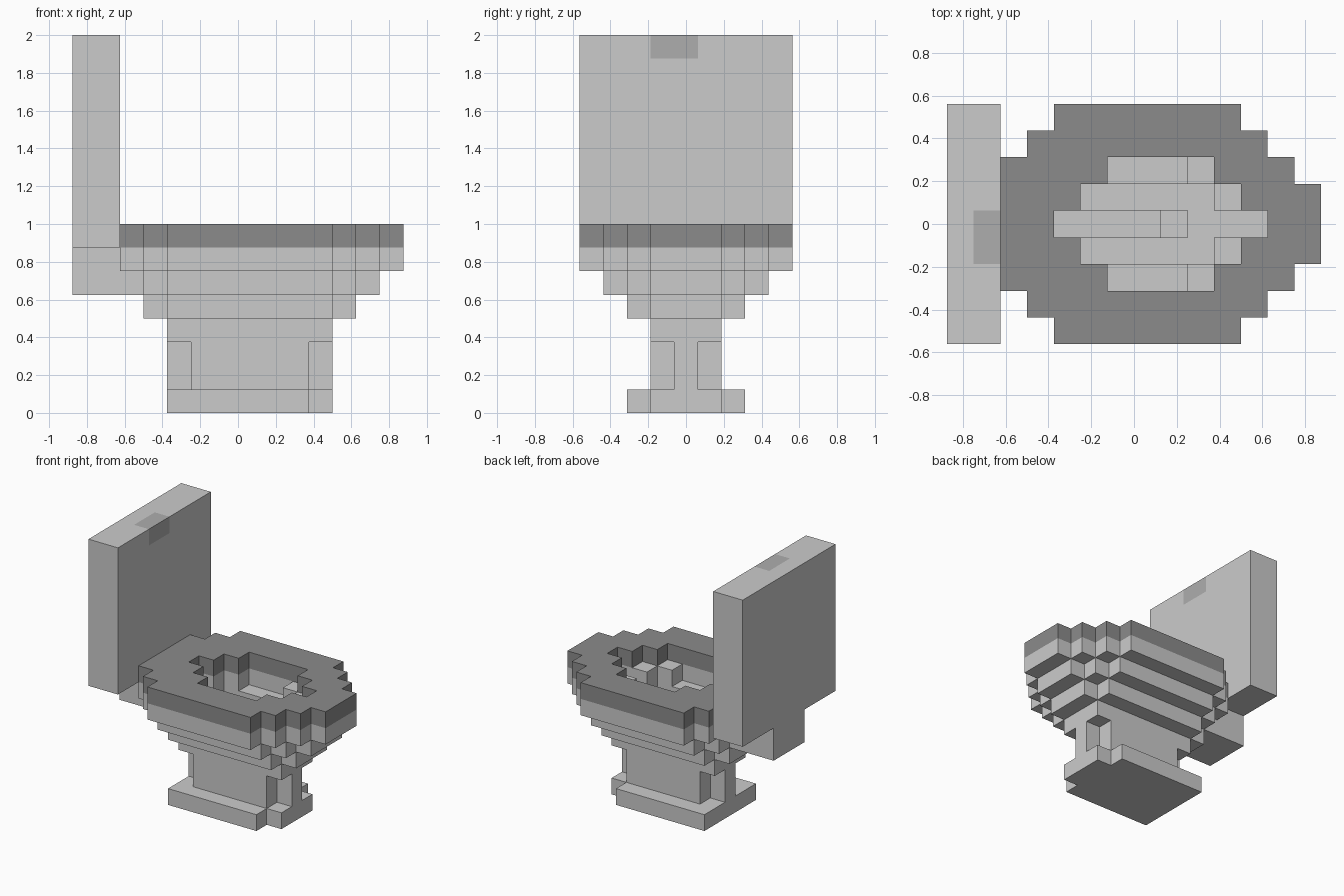
import bpy, bmesh

if "Cube" in bpy.data.objects:
    bpy.data.objects.remove(bpy.data.objects["Cube"])

U = 0.125  # edge length of one block


def rows(spans, z0, z1):
    """Blocks of a layer mirrored in y: spans[r] = (x0, x1) for rows +r and -r."""
    return {(x, s * r, z)
            for r, span in enumerate(spans) if span
            for s in (1, -1)
            for x in range(*span)
            for z in range(z0, z1)}


def mat(name, v):
    m = bpy.data.materials.new(name)
    m.diffuse_color = (v, v, v, 1)
    m.use_nodes = True
    m.node_tree.nodes["Principled BSDF"].inputs["Base Color"].default_value = m.diffuse_color
    return m


# axis, side and corner order of the six block faces
SQUARE = ((0, 0), (1, 0), (1, 1), (0, 1))


def build(name, cells, material=None):
    """Make the outer skin of a set of blocks, with coplanar faces merged."""
    bm = bmesh.new()
    verts = {}

    def vert(p):
        if p not in verts:
            verts[p] = bm.verts.new((p[0] * U, (p[1] - 0.5) * U, p[2] * U))
        return verts[p]

    for c in sorted(cells):
        for axis in range(3):
            for side in (0, 1):
                n = list(c)
                n[axis] += 2 * side - 1
                if tuple(n) in cells:
                    continue
                ring = []
                for a, b in SQUARE:
                    p = list(c)
                    p[axis] += side
                    p[(axis + 1) % 3] += a
                    p[(axis + 2) % 3] += b
                    ring.append(vert(tuple(p)))
                bm.faces.new(ring if side else ring[::-1])
    bmesh.ops.dissolve_limit(bm, angle_limit=0.01, verts=bm.verts[:], edges=bm.edges[:])
    me = bpy.data.meshes.new(name)
    bm.to_mesh(me)
    bm.free()
    ob = bpy.data.objects.new(name, me)
    bpy.context.collection.objects.link(ob)
    if material:
        me.materials.append(material)
    return ob


# Seat ring
outline = [(-5, 7), (-5, 7), (-5, 6), (-4, 5), (-3, 4)]
opening = [(-3, 5), (-2, 4), (-1, 3)]
build("seat", rows(outline, 7, 8) - rows(opening, 7, 8), mat("dark_grey", 0.26))

# Bowl: three layers narrowing downwards, with a stepped basin
lip = rows([(6, 7), (6, 7)], 6, 7)
bowl = rows(outline, 6, 7) - lip
bowl |= rows([(-5, 6), (-5, 6), (-4, 5), (-3, 4)], 5, 6)
bowl |= rows([(-4, 5), (-4, 5), (-3, 4)], 4, 5)
bowl -= rows([(-3, 5), (-2, 3), (-1, 2)], 6, 7)
bowl -= rows([(-3, 5), (-2, 3)], 5, 6)
drain = rows([(1, 2)], 3, 4)
bowl -= rows([(-3, 2)], 4, 5)
build("bowl", bowl)
build("bowl_front_lip", lip, mat("pale_grey", 0.85))

# Pedestal: foot plate and column with notched corners
foot = rows([(-3, 4), (-3, 4), (-3, 3)], 0, 1)
column = rows([(-3, 4), (-3, 4)], 1, 4)
for x in (-3, 3):
    column -= rows([None, (x, x + 1)], 1, 3)
build("pedestal", (foot | column) - drain)

# Tank with the narrow bracket joining it to the bowl
tank = rows([(-7, -5)] * 5, 7, 16) | rows([(-7, -5)] * 2, 5, 7)
button = rows([(-6, -5)] * 2, 15, 16)
small = {c for c in button if c[1] == 1}
build("tank", tank - button)

# Split flush button, level with the tank
build("flush_button_large", button - small, mat("button_dark", 0.42))
build("flush_button_small", small, mat("button_mid", 0.53))
